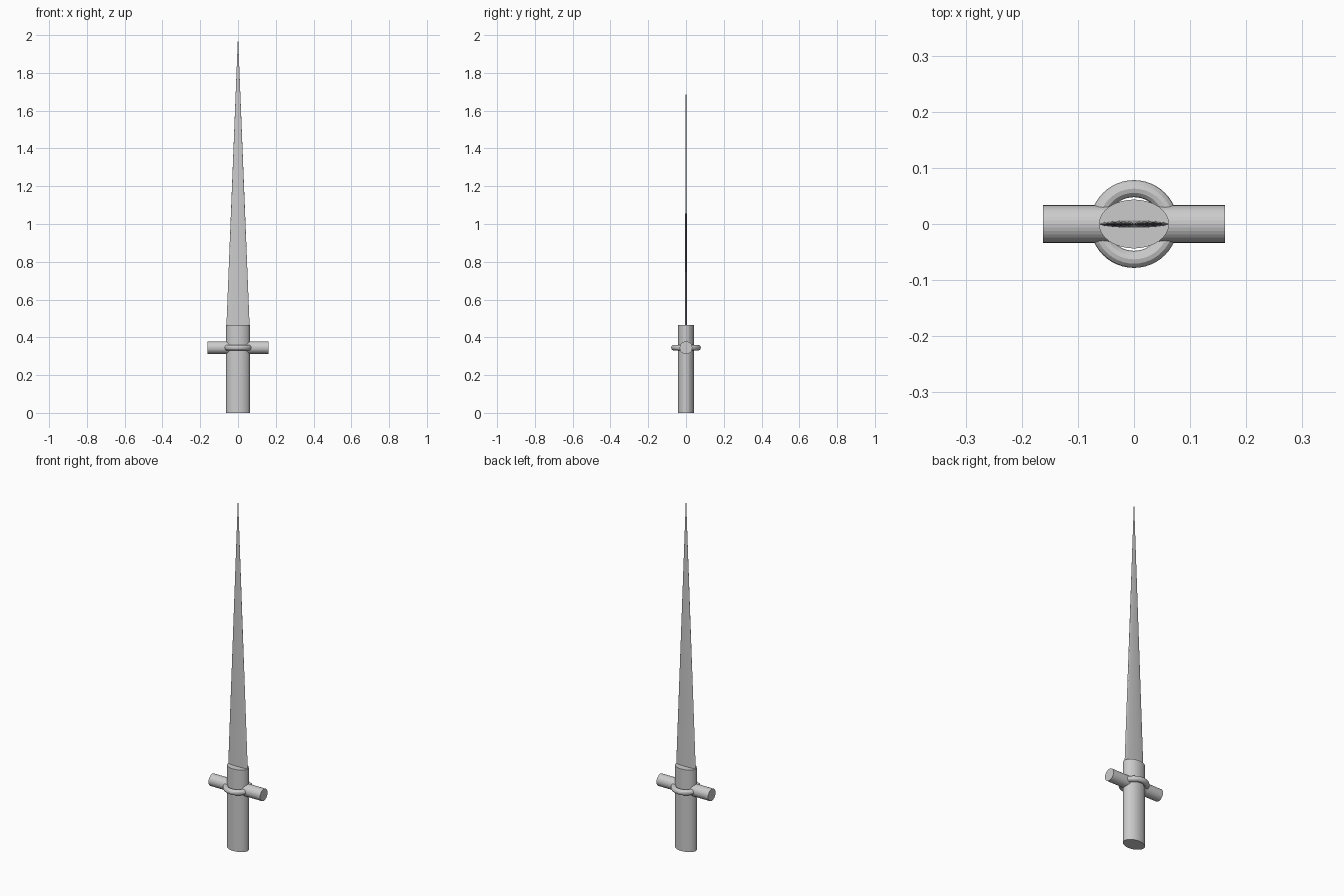
import bpy
import math

if "Cube" in bpy.data.objects:
    bpy.data.objects.remove(bpy.data.objects["Cube"])


def finish(name, scale=(1, 1, 1)):
    ob = bpy.context.object
    ob.name = name
    ob.scale = scale
    bpy.ops.object.transform_apply(location=False, rotation=True, scale=True)
    return ob


GUARD_Z = 0.345
GRIP_TOP = 0.466

# Oval grip
bpy.ops.mesh.primitive_cylinder_add(vertices=32, radius=1, depth=GRIP_TOP,
                                    location=(0, 0, GRIP_TOP / 2))
finish("grip", (0.0625, 0.0435, 1))

# Round crossguard bar running through the grip
bpy.ops.mesh.primitive_cylinder_add(vertices=32, radius=0.0335, depth=0.324,
                                    location=(0, 0, GUARD_Z),
                                    rotation=(0, math.pi / 2, 0))
finish("crossguard")

# Ring around the grip at the crossguard
bpy.ops.mesh.primitive_torus_add(major_segments=48, minor_segments=12,
                                 major_radius=0.063, minor_radius=0.0152,
                                 location=(0, 0, GUARD_Z))
finish("guard_ring")

# Thin tapered blade: a flattened cone
bpy.ops.mesh.primitive_cone_add(vertices=32, radius1=1, radius2=0,
                                depth=2 - GRIP_TOP + 0.01,
                                location=(0, 0, (2 + GRIP_TOP - 0.01) / 2))
finish("blade", (0.0615, 0.0065, 1))
